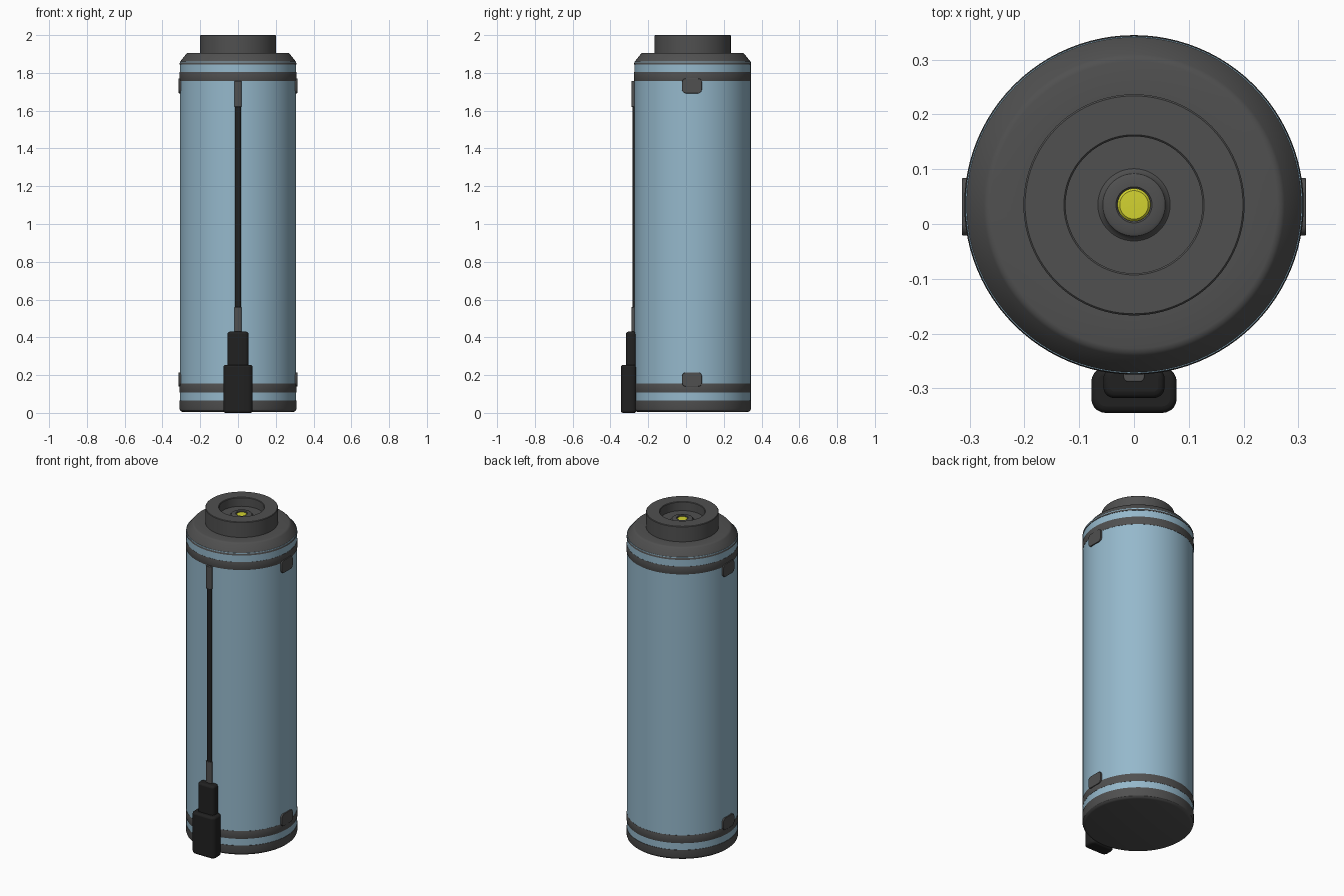
import bpy
import bmesh
import math

if "Cube" in bpy.data.objects:
    bpy.data.objects.remove(bpy.data.objects["Cube"])

AXIS_Y = 0.035   # the round body sits slightly behind the centre
R = 0.31


def material(name, *rgb):
    m = bpy.data.materials.new(name)
    m.use_nodes = True
    m.diffuse_color = (*rgb, 1)
    m.node_tree.nodes["Principled BSDF"].inputs["Base Color"].default_value = (*rgb, 1)
    return m


blue = material("pale blue", 0.30, 0.48, 0.60)
grey = material("dark grey", 0.08, 0.08, 0.08)
black = material("black", 0.015, 0.015, 0.015)
yellow = material("yellow", 0.65, 0.65, 0.03)


def finish(name, bm, mat):
    bmesh.ops.recalc_face_normals(bm, faces=bm.faces)
    mesh = bpy.data.meshes.new(name)
    bm.to_mesh(mesh)
    bm.free()
    mesh.materials.append(mat)
    ob = bpy.data.objects.new(name, mesh)
    bpy.context.collection.objects.link(ob)
    bpy.ops.object.select_all(action="DESELECT")
    bpy.context.view_layer.objects.active = ob
    ob.select_set(True)
    bpy.ops.object.shade_smooth_by_angle(angle=math.radians(32))
    return ob


def lathe(name, profile, mat, steps=96):
    """Spin (radius, height) points around the body axis."""
    bm = bmesh.new()
    verts = [bm.verts.new((r, AXIS_Y, z)) for r, z in profile]
    edges = [bm.edges.new(pair) for pair in zip(verts, verts[1:])]
    bmesh.ops.spin(bm, geom=verts + edges, cent=(0, AXIS_Y, 0), axis=(0, 0, 1),
                   angle=math.tau, steps=steps, use_merge=True)
    bmesh.ops.remove_doubles(bm, verts=bm.verts, dist=0.0001)
    return finish(name, bm, mat)


def block(name, low, high, mat, direction=None, radius=0.02, rim=0.004):
    """Box whose edges along one axis are rounded, with a fine bevel on the rest."""
    bm = bmesh.new()
    bmesh.ops.create_cube(bm, size=1)
    for v in bm.verts:
        v.co = [(a + b) / 2 + c * (b - a) for a, b, c in zip(low, high, v.co)]
    if direction is not None:
        corners = [e for e in bm.edges
                   if abs((e.verts[0].co - e.verts[1].co).normalized()[direction]) > 0.9]
        bmesh.ops.bevel(bm, geom=corners, offset=radius, segments=5,
                        profile=0.5, affect="EDGES")
    ob = finish(name, bm, mat)
    bevel = ob.modifiers.new("soft rim", "BEVEL")
    bevel.width = rim
    bevel.segments = 3
    bevel.limit_method = "ANGLE"
    return ob


# Main tube, also showing between the dark bands as stripes
lathe("body_tube", [(0.0, 0.03), (R - 0.002, 0.03), (R - 0.002, 1.86), (0.0, 1.86)], blue)

# Dark bands above and below the tube
for name, z in (("lower_band", 0.107), ("upper_band", 1.756)):
    lathe(name, [(R - 0.01, z), (R - 0.001, z), (R, z + 0.003), (R, z + 0.045),
                 (R - 0.001, z + 0.048), (R - 0.01, z + 0.048)], grey)

# Base
lathe("base_cap", [(0.0, 0.004), (0.288, 0.004), (0.299, 0.007), (0.307, 0.014),
                   (R, 0.024), (R, 0.066), (R - 0.01, 0.066)], grey)

# Sloped shoulder, neck and recessed top with a raised button collar
lathe("top_cap", [(R - 0.01, 1.845), (R, 1.845), (R - 0.001, 1.852), (0.306, 1.860),
                  (0.275, 1.899), (0.270, 1.904), (0.262, 1.906), (0.202, 1.906),
                  (0.202, 1.997), (0.199, 2.0), (0.128, 2.0), (0.125, 1.997),
                  (0.125, 1.945), (0.066, 1.945), (0.061, 1.949), (0.057, 1.957),
                  (0.051, 1.960), (0.033, 1.960), (0.030, 1.957), (0.030, 1.945)], grey)
lathe("button", [(0.0, 1.957), (0.026, 1.956), (0.030, 1.952), (0.030, 1.940)], yellow, 48)

# Small side clips hanging off the bands
for side, s in (("left", 1), ("right", -1)):
    xs = sorted((s * 0.285, s * 0.314))
    for level, z0, z1 in (("upper", 1.692, 1.77), ("lower", 0.14, 0.214)):
        block(f"{side}_{level}_clip", (xs[0], -0.021, z0), (xs[1], 0.084, z1),
              grey, 0, 0.02, 0.002)

# Cable down the front, with a sleeve at each end
block("cable", (-0.015, -0.284, 0.5), (0.015, -0.262, 1.66), black, 2, 0.008, 0.001)
for name, z0, z1 in (("upper_sleeve", 1.62, 1.757), ("lower_sleeve", 0.42, 0.56)):
    block(name, (-0.019, -0.288, z0), (0.019, -0.262, z1), grey, 2, 0.008, 0.002)

# Plug at the cable's lower end
block("plug_neck", (-0.056, -0.318, 0.24), (0.056, -0.262, 0.43), black, 2, 0.02, 0.012)
block("plug_body", (-0.078, -0.345, 0.0), (0.078, -0.262, 0.254), black, 2, 0.026, 0.012)
